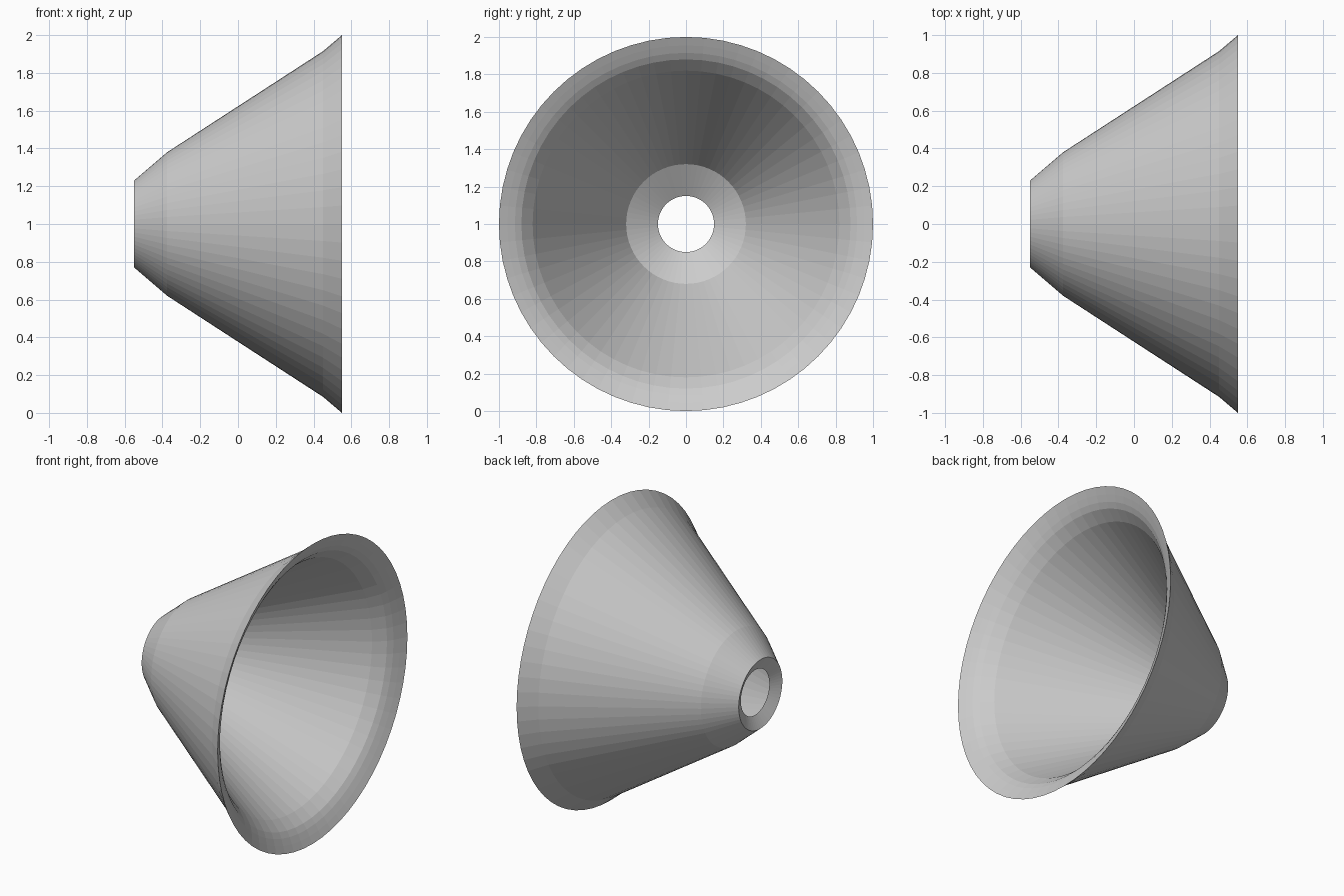
import bpy
import bmesh
from math import cos, sin, tau

cube = bpy.data.objects.get("Cube")
if cube:
    bpy.data.objects.remove(cube)

SEGMENTS = 64

# Single plain grey material
grey = bpy.data.materials.new("plain_grey")
grey.use_nodes = True
colour = (0.6, 0.6, 0.6, 1)
grey.diffuse_color = colour
grey.node_tree.nodes["Principled BSDF"].inputs["Base Color"].default_value = colour

# Closed wall section as (x, radius)
outside = [(-0.55, 0.23), (-0.375, 0.38), (0.45, 0.915), (0.55, 1.0)]
rounded_lip = [(0.528, 0.955), (0.507, 0.915), (0.483, 0.88), (0.415, 0.82)]
inside_neck = [(-0.41, 0.32), (-0.51, 0.15)]
section = outside + rounded_lip + inside_neck

# Revolve the section around the x axis
bm = bmesh.new()
rings = []
for x, r in section:
    angles = [tau * i / SEGMENTS for i in range(SEGMENTS)]
    rings.append([bm.verts.new((x, r * cos(a), 1 + r * sin(a))) for a in angles])
for k, ring in enumerate(rings):
    nxt = rings[(k + 1) % len(rings)]
    for i in range(SEGMENTS):
        j = (i + 1) % SEGMENTS
        bm.faces.new((ring[i], ring[j], nxt[j], nxt[i]))
bmesh.ops.recalc_face_normals(bm, faces=bm.faces)

mesh = bpy.data.meshes.new("funnel_shell")
bm.to_mesh(mesh)
bm.free()
mesh.materials.append(grey)
funnel = bpy.data.objects.new("funnel_shell", mesh)
bpy.context.collection.objects.link(funnel)
